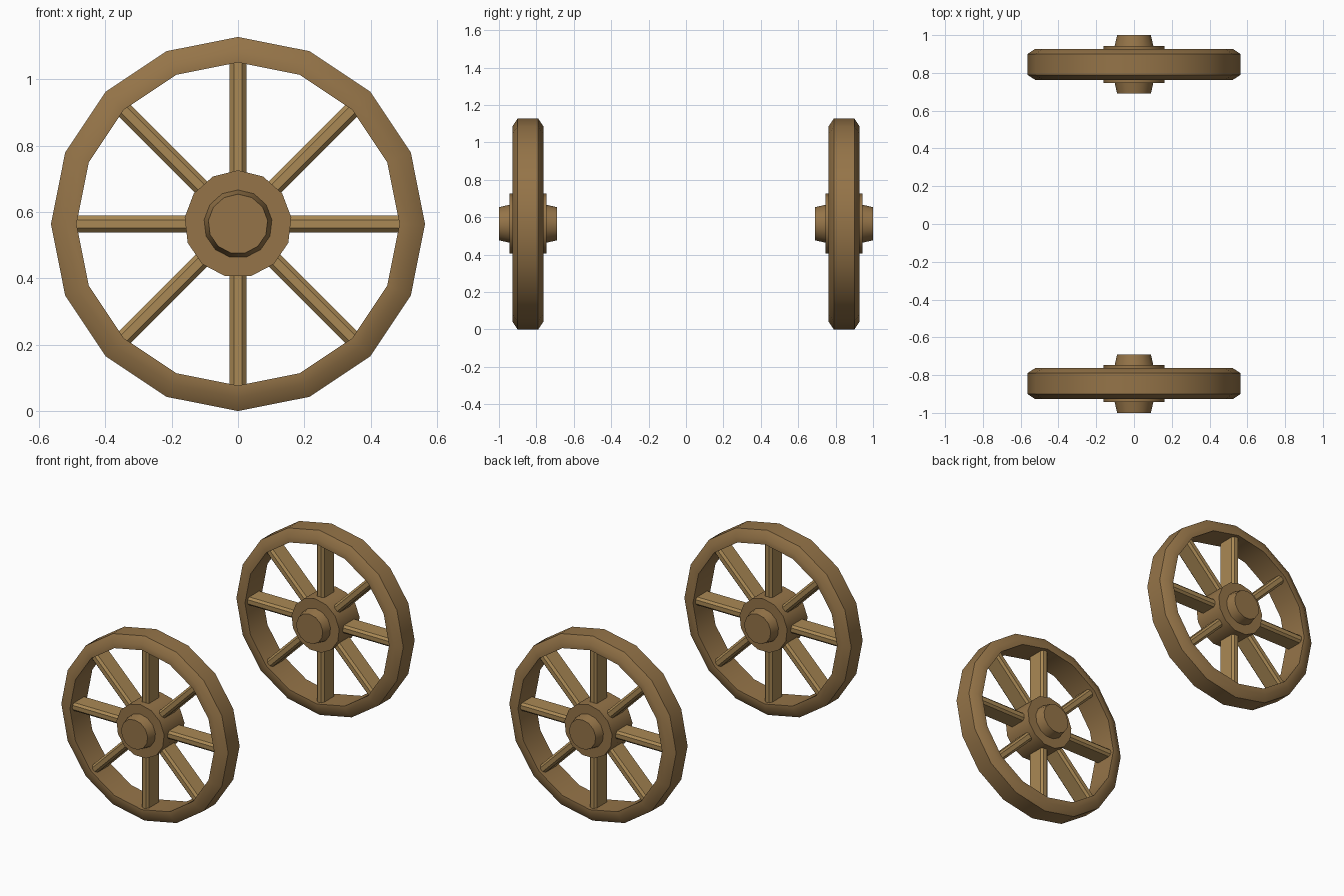
import bpy, bmesh, math
from mathutils import Matrix

if "Cube" in bpy.data.objects:
    bpy.data.objects.remove(bpy.data.objects["Cube"])

CENTRE_Z = 0.564
WHEEL_Y = 0.845


def material(name, rgb):
    m = bpy.data.materials.new(name)
    m.diffuse_color = (*rgb, 1)
    m.use_nodes = True
    m.node_tree.nodes["Principled BSDF"].inputs["Base Color"].default_value = m.diffuse_color
    return m


WOOD = material("dark wood", (0.30, 0.175, 0.065))
SPOKE_WOOD = material("light wood", (0.40, 0.25, 0.09))


def finish(bm, name, mat, y, smooth=None):
    bmesh.ops.recalc_face_normals(bm, faces=bm.faces)
    me = bpy.data.meshes.new(name)
    bm.to_mesh(me)
    bm.free()
    me.materials.append(mat)
    ob = bpy.data.objects.new(name, me)
    bpy.context.collection.objects.link(ob)
    ob.location = (0, y, CENTRE_Z)
    if smooth:
        bpy.ops.object.select_all(action='DESELECT')
        ob.select_set(True)
        bpy.context.view_layer.objects.active = ob
        bpy.ops.object.shade_smooth_by_angle(angle=math.radians(smooth))
    return ob


def lathe(name, profile, sides, closed, mat, y):
    """Spin (radius, y) points round the axle, first vertex at the top."""
    bm = bmesh.new()
    rings = []
    for i in range(sides):
        a = 2 * math.pi * i / sides
        rings.append([bm.verts.new((r * math.sin(a), d, r * math.cos(a))) for r, d in profile])
    n = len(profile)
    for i in range(sides):
        p, q = rings[i], rings[(i + 1) % sides]
        for j in range(n if closed else n - 1):
            k = (j + 1) % n
            bm.faces.new((p[j], p[k], q[k], q[j]))
    if not closed:
        bm.faces.new([r[0] for r in rings])
        bm.faces.new([r[-1] for r in rings])
    return finish(bm, name, mat, y, 35)


def spokes(name, y):
    """Eight radial bars with chamfered long edges."""
    w, d, c = 0.025, 0.06, 0.0125
    section = [(-w, -d + c), (-w + c, -d), (w - c, -d), (w, -d + c),
               (w, d - c), (w - c, d), (-w + c, d), (-w, d - c)]
    bm = bmesh.new()
    for i in range(8):
        rot = Matrix.Rotation(i * math.pi / 4, 3, 'Y')
        lo, hi = [[bm.verts.new((x, yy, z)) for x, yy in section] for z in (0.13, 0.492)]
        for j in range(8):
            k = (j + 1) % 8
            bm.faces.new((lo[j], lo[k], hi[k], hi[j]))
        bm.faces.new(lo)
        bm.faces.new(hi)
        bmesh.ops.rotate(bm, verts=lo + hi, matrix=rot)
    return finish(bm, name, SPOKE_WOOD, y)


RIM = [(0.487, -0.082), (0.523, -0.082), (0.564, -0.055),
       (0.564, 0.055), (0.523, 0.082), (0.487, 0.082)]
HUB = [(0.09, -0.155), (0.103, -0.098), (0.162, -0.098),
       (0.162, 0.098), (0.103, 0.098), (0.09, 0.155)]

# Two identical wheels, front and back
for side, y in (("front", -WHEEL_Y), ("back", WHEEL_Y)):
    lathe(side + "_wheel_rim", RIM, 16, True, WOOD, y)
    lathe(side + "_wheel_hub", HUB, 13, False, WOOD, y)
    spokes(side + "_wheel_spokes", y)
